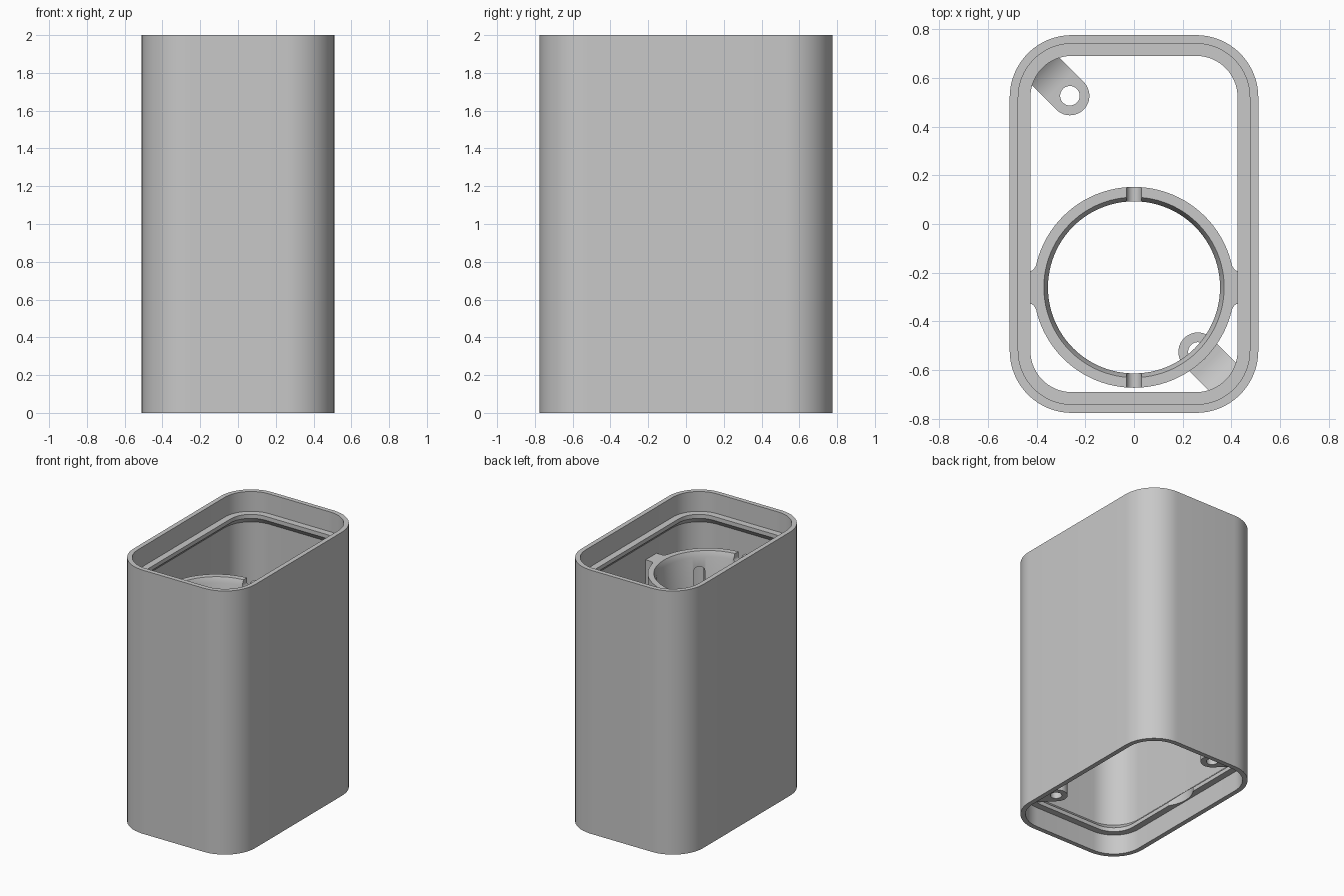
import bpy, bmesh, math
from mathutils import Matrix, Vector

if "Cube" in bpy.data.objects:
    bpy.data.objects.remove(bpy.data.objects["Cube"])

HX, HY, R = 0.51, 0.775, 0.255      # outer half sizes and corner radius
RING_Y, RING_TOP, RING_LOW = -0.26, 1.65, 0.9
grey = bpy.data.materials.new("plain grey")
grey.diffuse_color = (0.58, 0.58, 0.58, 1)
grey.use_nodes = True
grey.node_tree.nodes["Principled BSDF"].inputs["Base Color"].default_value = grey.diffuse_color


def finish(name, bm):
    bmesh.ops.remove_doubles(bm, verts=bm.verts, dist=1e-5)
    bmesh.ops.recalc_face_normals(bm, faces=bm.faces)
    me = bpy.data.meshes.new(name)
    bm.to_mesh(me)
    bm.free()
    me.materials.append(grey)
    ob = bpy.data.objects.new(name, me)
    bpy.context.collection.objects.link(ob)
    return ob


def smooth(ob):
    bpy.ops.object.select_all(action='DESELECT')
    ob.select_set(True)
    bpy.context.view_layer.objects.active = ob
    bpy.ops.object.shade_smooth_by_angle(angle=math.radians(30))


def loft_closed(name, loops):
    """Skin a closed sequence of closed loops."""
    bm = bmesh.new()
    rows = [[bm.verts.new(p) for p in loop] for loop in loops]
    for a, b in zip(rows, rows[1:] + rows[:1]):
        for i in range(len(a)):
            j = (i + 1) % len(a)
            bm.faces.new((a[i], a[j], b[j], b[i]))
    return finish(name, bm)


def prism(name, pts, z0, z1):
    bm = bmesh.new()
    f = bm.faces.new([bm.verts.new((x, y, z0)) for x, y in pts])
    up = bmesh.ops.extrude_face_region(bm, geom=[f])["geom"]
    bmesh.ops.translate(bm, vec=(0, 0, z1 - z0),
                        verts=[v for v in up if isinstance(v, bmesh.types.BMVert)])
    return finish(name, bm)


def rod(name, radius, length, centre):
    bm = bmesh.new()
    bmesh.ops.create_cone(bm, cap_ends=True, segments=64, radius1=radius,
                          radius2=radius, depth=length,
                          matrix=Matrix.Translation(centre))
    return finish(name, bm)


def cut(ob, cutter):
    m = ob.modifiers.new("cut", 'BOOLEAN')
    m.operation, m.solver, m.object = 'DIFFERENCE', 'EXACT', cutter
    bpy.context.view_layer.objects.active = ob
    bpy.ops.object.modifier_apply(modifier=m.name)
    bpy.data.objects.remove(cutter)


def cut_radial_slot(ob, direction, radius, z_flat, z_round):
    """Cut a slot through the ring wall, flat at one end and round at the other."""
    s = 1 if z_round > z_flat else -1
    pts = [(-radius, z_flat), (radius, z_flat)]
    pts += [(radius * math.cos(math.pi * i / 12),
             z_round + s * radius * math.sin(math.pi * i / 12)) for i in range(13)]
    cutter = prism("slot_cutter", pts, 0.3, 0.5)
    out = Vector(direction).normalized()
    side = Vector((0, 0, 1)).cross(out)
    frame = Matrix((side, (0, 0, 1), out)).transposed().to_4x4()
    cutter.data.transform(Matrix.Translation((0, RING_Y, 0)) @ frame)
    cut(ob, cutter)


def rounded(inset, z):
    r, pts = R - inset, []
    for k, (sx, sy) in enumerate(((1, 1), (-1, 1), (-1, -1), (1, -1))):
        for i in range(17):
            a = math.pi / 2 * (k + i / 16)
            pts.append((sx * (HX - R) + r * math.cos(a),
                        sy * (HY - R) + r * math.sin(a), z))
    return pts


# Hollow thin-walled case with a ledge lip near each end, bevelled on its inner side
shell = [(0, 0), (0, 2), (0.035, 2), (0.035, 1.85), (0.085, 1.85), (0.085, 1.82),
         (0.035, 1.77), (0.035, 0.23), (0.085, 0.18), (0.085, 0.15),
         (0.0351, 0.15), (0.0351, 0)]
case = loft_closed("case", [rounded(i, z) for i, z in shell])
# Shallow scallop in the lower lip
cut(case, rod("scallop_cutter", 0.23, 0.2, (-0.235, 0, 0.2)))
smooth(case)

# Holder ring with a chamfered mouth
section = [(0.412, RING_LOW), (0.412, RING_TOP), (0.37, RING_TOP),
           (0.353, RING_TOP - 0.04), (0.353, RING_LOW)]
angles = [math.tau * i / 96 for i in range(96)]
ring = loft_closed("holder_ring", [[(r * math.cos(a), RING_Y + r * math.sin(a), z)
                                    for a in angles] for r, z in section])
# Round-bottomed notches in the mouth, front and back
for s in (-1, 1):
    cut_radial_slot(ring, (0, s, 0), 0.03, RING_TOP + 0.1, RING_TOP - 0.03)
# Round-topped clearance slot above the front mount
cut_radial_slot(ring, (0.26, -0.265, 0), 0.04, RING_LOW - 0.1, 1.5)
smooth(ring)

# Webs joining the ring to both side walls, filleted into the ring
for s, label in ((-1, "left"), (1, "right")):
    flare = [(0.48, 0.066), (0.43, 0.066), (0.42, 0.068), (0.411, 0.075),
             (0.403, 0.088), (0.385, 0.1)]
    pts = [(s * x, RING_Y + y) for x, y in flare]
    pts += [(s * x, RING_Y - y) for x, y in reversed(flare)]
    smooth(prism(label + "_ring_web", pts, RING_LOW, RING_TOP))


# Screw mounts: rounded tongue from the corner, top sweeping up into the wall
def screw_mount(name, centre, direction):
    us = [-0.08 * math.cos(math.pi / 2 * i / 12) for i in range(13)]
    us += [0.06 + 0.165 * i / 12 for i in range(13)]
    bm = bmesh.new()
    rows = []
    for u in us:
        w = math.sqrt(max(0.0064 - u * u, 0)) if u < 0 else 0.08
        w = max(w, 0.002)
        d = max(u - 0.06, 0)
        top = 0.3 + 0.17 - math.sqrt(0.17 ** 2 - d * d)
        rows.append([bm.verts.new(p) for p in
                     ((u, -w, 0.15), (u, w, 0.15), (u, w, top), (u, -w, top))])
    for a, b in zip(rows, rows[1:]):
        for i in range(4):
            j = (i + 1) % 4
            bm.faces.new((a[i], a[j], b[j], b[i]))
    bm.faces.new(rows[0])
    bm.faces.new(rows[-1])
    bm.transform(Matrix.Translation((*centre, 0)) @ Matrix.Rotation(direction, 4, 'Z'))
    ob = finish(name, bm)
    cut(ob, rod("hole_cutter", 0.04, 1, (*centre, 0.3)))
    smooth(ob)


screw_mount("back_screw_mount", (-0.263, 0.526), math.radians(135))
screw_mount("front_screw_mount", (0.262, -0.525), math.radians(-45))
